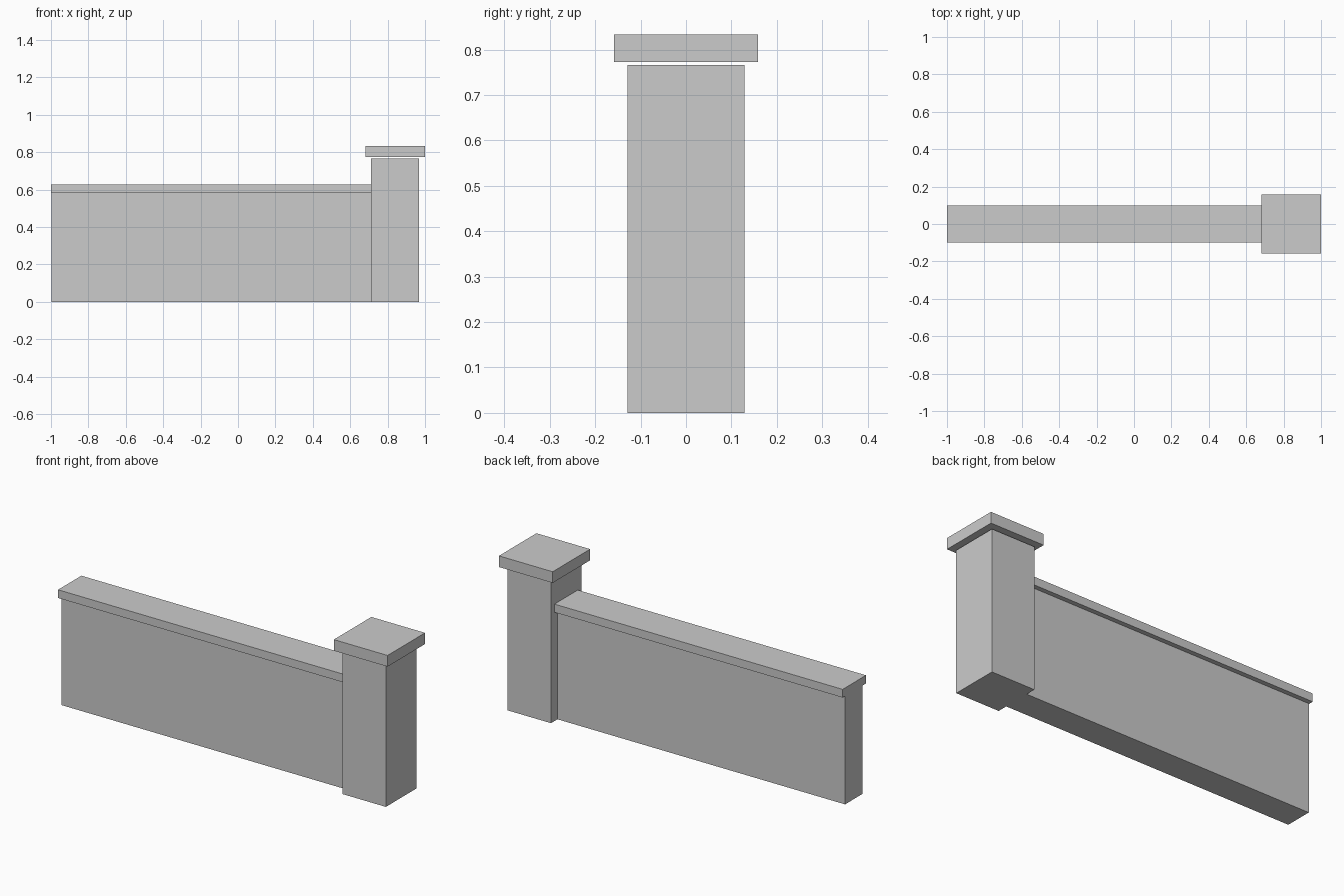
import bpy
import bmesh
from mathutils import Matrix, Vector

if "Cube" in bpy.data.objects:
    bpy.data.objects.remove(bpy.data.objects["Cube"])


def box(name, x, y, z):
    """Axis-aligned block from (min, max) ranges, with y as a half-width."""
    size = Vector((x[1] - x[0], 2 * y, z[1] - z[0]))
    bm = bmesh.new()
    bmesh.ops.create_cube(bm, size=1, matrix=Matrix.Diagonal(size).to_4x4())
    mesh = bpy.data.meshes.new(name)
    bm.to_mesh(mesh)
    bm.free()
    obj = bpy.data.objects.new(name, mesh)
    obj.location = ((x[0] + x[1]) / 2, 0, (z[0] + z[1]) / 2)
    bpy.context.collection.objects.link(obj)
    return obj


# Low wall and its slightly overhanging coping, butting against the pillar
box("wall", (-0.997, 0.712), 0.074, (0, 0.584))
box("wall_coping", (-1.0, 0.712), 0.099, (0.584, 0.628))

# Square end pillar with a cap slab, separated by a thin joint
box("pillar", (0.712, 0.969), 0.129, (0, 0.766))
box("pillar_cap", (0.681, 1.0), 0.159, (0.773, 0.833))
